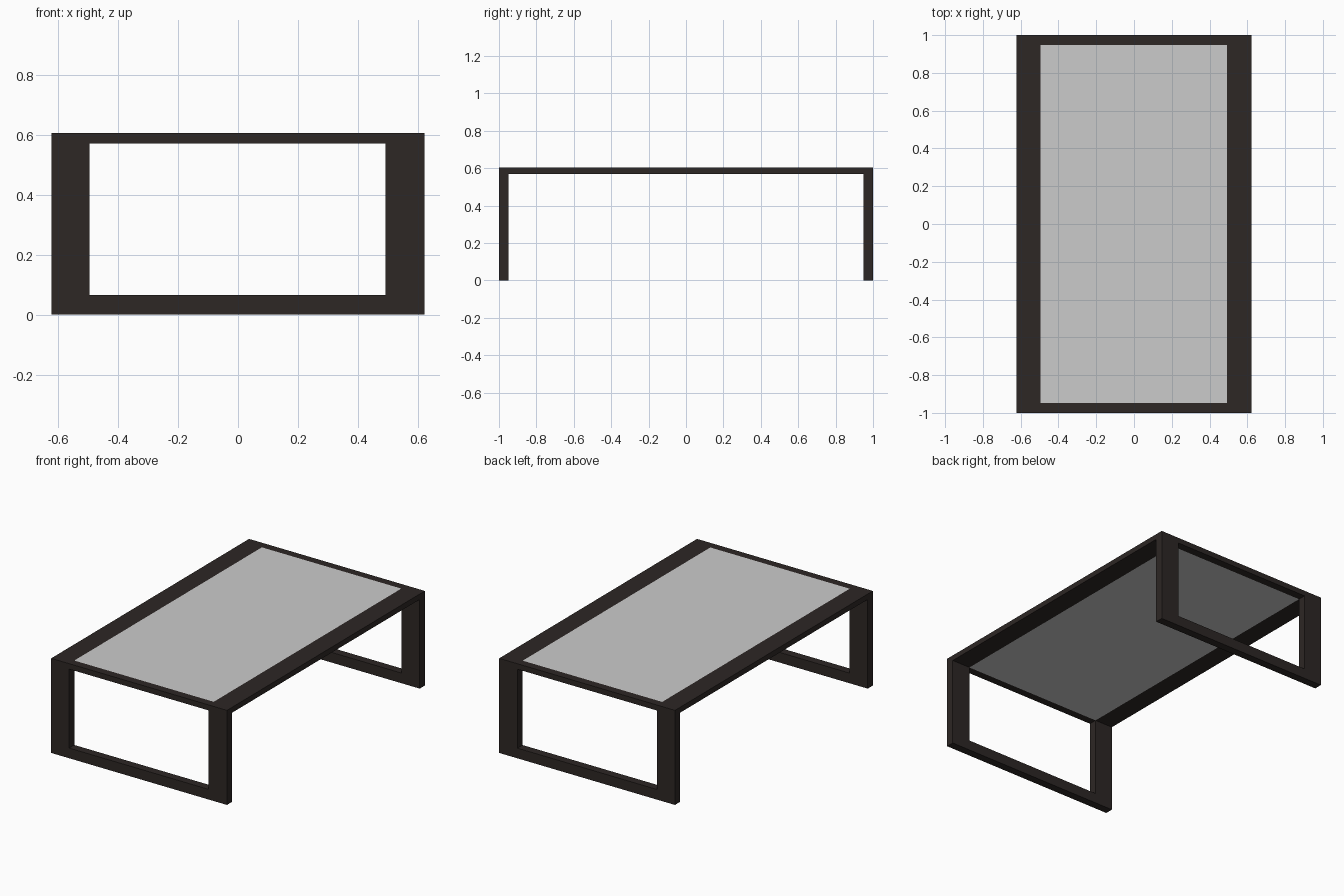
import bpy

if "Cube" in bpy.data.objects:
    bpy.data.objects.remove(bpy.data.objects["Cube"])

L, R = -0.622, 0.622          # outer sides
IL, IR = -0.495, 0.492        # inner edges of the opening
TOP, RAIL = 0.605, 0.57       # top surface and underside of the tabletop
LEG_T = 0.052                 # leg frame thickness

dark = bpy.data.materials.new("dark_wood")
dark.diffuse_color = (0.026, 0.02, 0.018, 1)
dark.use_nodes = True
dark.node_tree.nodes["Principled BSDF"].inputs["Base Color"].default_value = dark.diffuse_color


def box(name, x0, x1, y0, y1, z0, z1, mat=None):
    bpy.ops.mesh.primitive_cube_add(
        size=1, location=((x0 + x1) / 2, (y0 + y1) / 2, (z0 + z1) / 2))
    ob = bpy.context.object
    ob.name = name
    ob.scale = (x1 - x0, y1 - y0, z1 - z0)
    bpy.ops.object.transform_apply(location=True, rotation=True, scale=True)
    if mat:
        ob.data.materials.append(mat)
    return ob


# Long top rails, running the full length
box("left_rail", L, IL, -1, 1, RAIL, TOP, dark)
box("right_rail", IR, R, -1, 1, RAIL, TOP, dark)

# Loop-shaped leg frame at each end
for end, y0, y1 in (("front", -1, -1 + LEG_T), ("back", 1 - LEG_T, 1)):
    box(end + "_rail", IL, IR, y0, y1, RAIL, TOP, dark)
    box(end + "_left_leg", L, IL, y0, y1, 0, RAIL, dark)
    box(end + "_right_leg", IR, R, y0, y1, 0, RAIL, dark)
    box(end + "_foot_bar", IL, IR, y0, y1, 0, 0.065, dark)

# Flush inset tabletop panel
box("top_panel", IL, IR, -1 + LEG_T, 1 - LEG_T, RAIL, TOP)
